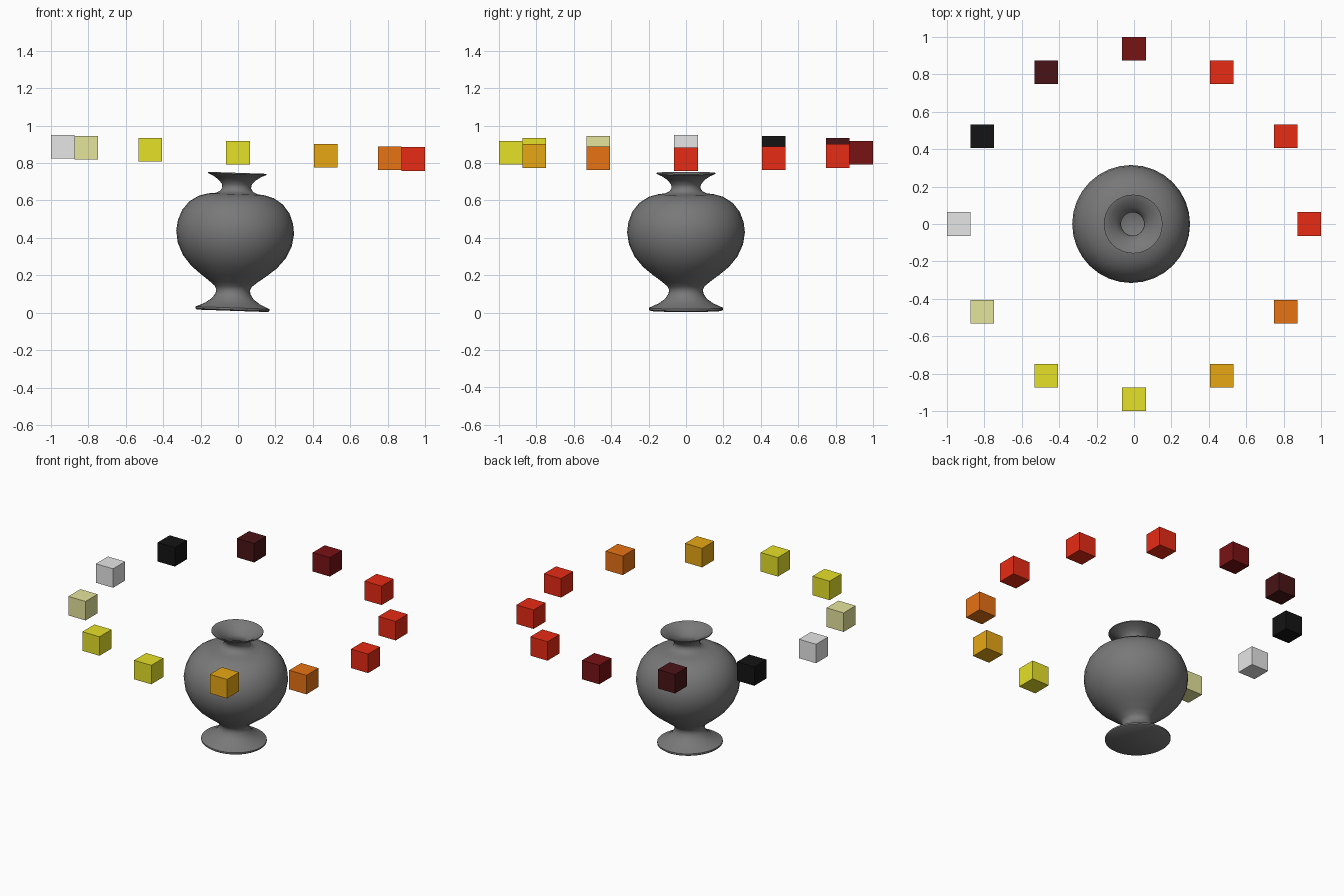
import bpy
import bmesh
import math

cube = bpy.data.objects.get("Cube")
if cube:
    bpy.data.objects.remove(cube, do_unlink=True)


def make_material(name, rgb):
    mat = bpy.data.materials.new(name)
    mat.use_nodes = True
    colour = (*rgb, 1.0)
    mat.diffuse_color = colour
    shader = next(n for n in mat.node_tree.nodes if n.type == 'BSDF_PRINCIPLED')
    shader.inputs["Base Color"].default_value = colour
    return mat


def add_object(name, bm, mat):
    mesh = bpy.data.meshes.new(name)
    bm.to_mesh(mesh)
    bm.free()
    mesh.materials.append(mat)
    obj = bpy.data.objects.new(name, mesh)
    bpy.context.collection.objects.link(obj)
    return obj


TILT = math.radians(2)

# Vase: one closed profile (radius, height), outside up and inside down
outside = [(0, 0), (.19, 0), (.198, .006), (.198, .016), (.18, .024),
           (.145, .04), (.112, .064), (.094, .09), (.09, .112), (.1, .132),
           (.128, .155), (.175, .19), (.23, .235), (.275, .29), (.305, .355),
           (.315, .42), (.308, .475), (.287, .53), (.25, .577), (.2, .609),
           (.15, .623), (.112, .627), (.088, .639), (.077, .657),
           (.08, .677), (.1, .7), (.13, .72), (.157, .732), (.157, .738)]
inside = [(.148, .736), (.12, .722), (.088, .698), (.067, .675),
          (.062, .655), (.07, .635), (.11, .615), (.19, .592), (.26, .54),
          (.295, .42), (.25, .29), (.15, .19), (.075, .13), (0, .12)]

bm = bmesh.new()
verts = [bm.verts.new((r, 0, z)) for r, z in outside + inside]
edges = [bm.edges.new(pair) for pair in zip(verts, verts[1:])]
bmesh.ops.spin(bm, geom=verts + edges, cent=(0, 0, 0), axis=(0, 0, 1),
               angle=math.tau, steps=32, use_duplicate=False)
bmesh.ops.remove_doubles(bm, verts=bm.verts, dist=0.0005)
bmesh.ops.recalc_face_normals(bm, faces=bm.faces)
vase = add_object("vase", bm, make_material("dark grey", (.19, .19, .19)))
vase.location = (-.03, 0, .01)
vase.rotation_euler.y = TILT
bpy.ops.object.select_all(action='DESELECT')
vase.select_set(True)
bpy.context.view_layer.objects.active = vase
bpy.ops.object.shade_smooth_by_angle(angle=math.radians(40))

# Ring of cubes, slightly tilted down towards +x
palette = {
    "red": (.8, .024, .007),
    "dark red": (.19, .006, .007),
    "maroon": (.068, .007, .008),
    "black": (.007, .007, .007),
    "light grey": (.79, .79, .79),
    "khaki": (.78, .78, .33),
    "yellow": (.79, .75, .022),
    "amber": (.8, .39, .007),
    "orange": (.8, .17, .007),
}
materials = {name: make_material(name, rgb) for name, rgb in palette.items()}
order = ["red", "red", "red", "dark red", "maroon", "black", "light grey",
         "khaki", "yellow", "yellow", "amber", "orange"]
RING, SIZE, HEIGHT = .937, .126, .854

for i, colour in enumerate(order):
    a = math.tau * i / len(order)
    bm = bmesh.new()
    bmesh.ops.create_cube(bm, size=SIZE)
    block = add_object(f"ring_cube_{i + 1}", bm, materials[colour])
    x = RING * math.cos(a)
    block.location = (x, RING * math.sin(a), HEIGHT - x * math.tan(TILT))
